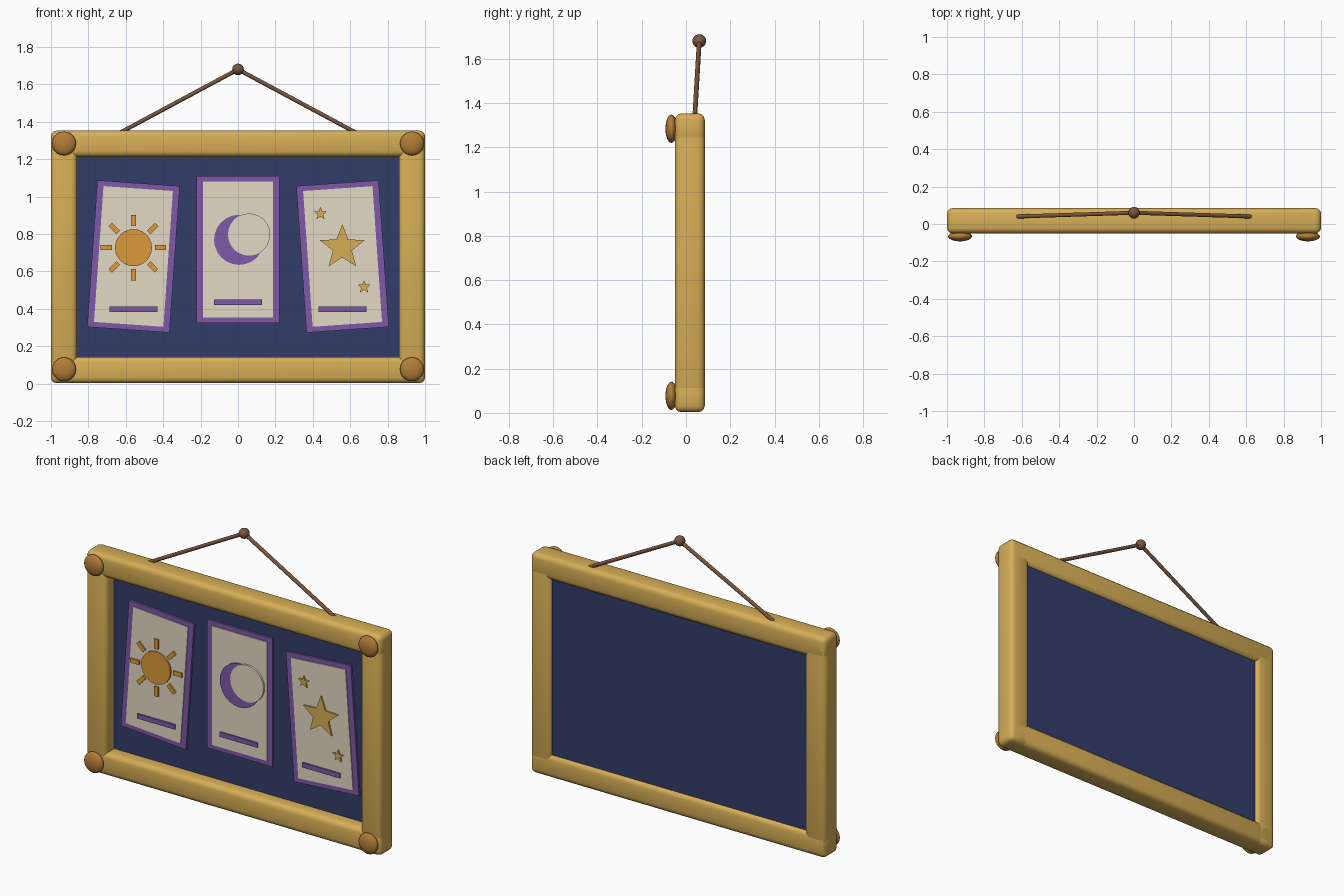
import bpy, bmesh, math
from mathutils import Matrix, Vector

if "Cube" in bpy.data.objects:
    bpy.data.objects.remove(bpy.data.objects["Cube"])


def material(name, rgb):
    m = bpy.data.materials.new(name)
    lin = [((c / 255 + 0.055) / 1.055) ** 2.4 for c in rgb]
    m.diffuse_color = (*lin, 1)
    m.use_nodes = True
    m.node_tree.nodes["Principled BSDF"].inputs["Base Color"].default_value = m.diffuse_color
    return m


GOLD = material("gold", (214, 174, 86))
BRONZE = material("bronze", (178, 125, 56))
ORANGE = material("sun orange", (220, 153, 56))
NAVY = material("navy", (52, 60, 106))
PURPLE = material("purple", (126, 88, 168))
CREAM = material("cream", (228, 218, 196))
BROWN = material("cord brown", (122, 86, 62))


def finish(name, bm, mat, angle=None):
    bmesh.ops.recalc_face_normals(bm, faces=bm.faces[:])
    me = bpy.data.meshes.new(name)
    bm.to_mesh(me)
    bm.free()
    me.materials.append(mat)
    ob = bpy.data.objects.new(name, me)
    bpy.context.collection.objects.link(ob)
    if angle:
        bpy.ops.object.select_all(action='DESELECT')
        ob.select_set(True)
        bpy.context.view_layer.objects.active = ob
        bpy.ops.object.shade_smooth_by_angle(angle=math.radians(angle))
    return ob


def box(name, mat, x, z, w, h, y0, y1, tilt=0, bevel=0, seg=3):
    """Box centred on x, z, spanning y0..y1, tilted about y (degrees)."""
    bm = bmesh.new()
    bmesh.ops.create_cube(bm, size=1)
    bmesh.ops.scale(bm, vec=(w, y1 - y0, h), verts=bm.verts)
    if bevel:
        bmesh.ops.bevel(bm, geom=bm.edges[:], offset=bevel, segments=seg,
                        profile=0.5, affect='EDGES')
    bmesh.ops.transform(bm, verts=bm.verts, matrix=Matrix.Translation((x, (y0 + y1) / 2, z))
                        @ Matrix.Rotation(math.radians(tilt), 4, 'Y'))
    return finish(name, bm, mat, 50 if bevel else None)


def plate(name, mat, x, z, radii, n, y0, y1):
    """Extruded polygon whose radius cycles through radii: disc or star."""
    bm = bmesh.new()
    pts = []
    for i in range(n):
        a, r = 2 * math.pi * i / n, radii[i % len(radii)]
        pts.append(bm.verts.new((x + r * math.sin(a), y1, z + r * math.cos(a))))
    f = bm.faces.new(pts)
    ext = bmesh.ops.extrude_face_region(bm, geom=[f], use_keep_orig=True)
    moved = [v for v in ext["geom"] if isinstance(v, bmesh.types.BMVert)]
    bmesh.ops.translate(bm, vec=(0, y0 - y1, 0), verts=moved)
    return finish(name, bm, mat, 30)


def ball(name, mat, loc, r, squash=1):
    bm = bmesh.new()
    bmesh.ops.create_uvsphere(bm, u_segments=20, v_segments=12, radius=r)
    bmesh.ops.transform(bm, verts=bm.verts, matrix=Matrix.Translation(loc)
                        @ Matrix.Diagonal((1, squash, 1, 1)) @ Matrix.Rotation(math.pi / 2, 4, 'X'))
    return finish(name, bm, mat, 60)


def rod(name, mat, a, b, r):
    a, b = Vector(a), Vector(b)
    bm = bmesh.new()
    bmesh.ops.create_cone(bm, cap_ends=True, segments=10, radius1=r, radius2=r, depth=(b - a).length)
    q = (b - a).to_track_quat('Z', 'Y').to_matrix().to_4x4()
    bmesh.ops.transform(bm, verts=bm.verts, matrix=Matrix.Translation((a + b) / 2) @ q)
    return finish(name, bm, mat, 50)


# Frame bars and backing board
Y0, Y1 = -0.05, 0.085
for z, side in ((0.073, "bottom"), (1.283, "top")):
    box(side + "_bar", GOLD, 0, z, 2.0, 0.14, Y0, Y1, bevel=0.03)
for x, side in ((-0.93, "left"), (0.93, "right")):
    box(side + "_bar", GOLD, x, 0.678, 0.14, 1.35, Y0, Y1, bevel=0.03)
    for z, end in ((0.077, "bottom"), (1.284, "top")):
        ball(f"{end}_{side}_knob", BRONZE, (x, -0.066, z), 0.064, 0.42)
box("backing_board", NAVY, 0, 0.68, 1.78, 1.13, 0.03, 0.066)

# Hanging cord
for s, side in ((-1, "left"), (1, "right")):
    rod(side + "_cord", BROWN, (s * 0.625, 0.04, 1.345), (0, 0.06, 1.68), 0.011)
ball("cord_knot", BROWN, (0, 0.06, 1.68), 0.031)

# Three cards: border, paper and a bar below the picture
for name, x, z, tilt, bar_z in (("sun", -0.559, 0.68, 4, 0.398),
                                ("moon", 0, 0.717, 0, 0.436),
                                ("star", 0.559, 0.68, -4, 0.398)):
    box(name + "_card_border", PURPLE, x, z, 0.442, 0.786, 0.018, 0.032, tilt)
    box(name + "_card_paper", CREAM, x, z, 0.372, 0.728, 0.013, 0.022, tilt)
    box(name + "_card_bar", PURPLE, x, bar_z, 0.256, 0.029, 0.004, 0.016)

# Sun with eight rays
SX, SZ = -0.559, 0.727
plate("sun_disc", ORANGE, SX, SZ, [0.099], 24, 0.002, 0.016)
for i in range(8):
    a = i * math.pi / 4
    box(f"sun_ray_{i + 1}", ORANGE, SX + 0.145 * math.sin(a), SZ + 0.145 * math.cos(a),
        0.026, 0.06, 0.004, 0.016, math.degrees(a))

# Crescent moon: purple disc partly covered by a paper disc
plate("moon_disc", PURPLE, 0.006, 0.769, [0.134], 24, 0.006, 0.016)
plate("moon_cover", CREAM, 0.059, 0.797, [0.113], 24, 0.001, 0.016)

# Stars
for name, x, z, r in (("large_star", 0.558, 0.728, 0.125),
                      ("upper_small_star", 0.441, 0.909, 0.037),
                      ("lower_small_star", 0.674, 0.517, 0.037)):
    plate(name, GOLD, x, z, [r, r * 0.43], 10, 0.003, 0.016)
